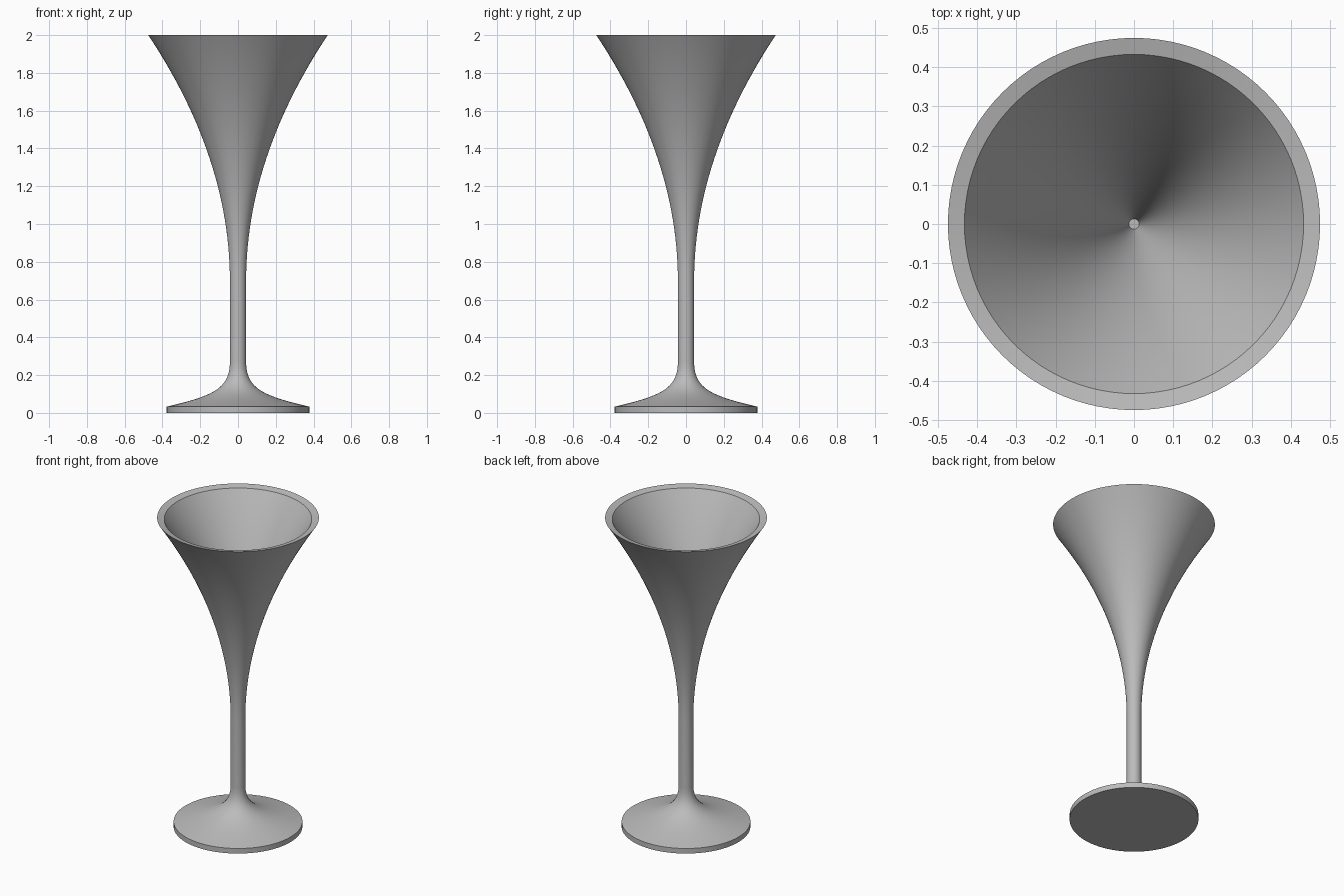
import bpy, bmesh, math
from mathutils import Vector
from mathutils.geometry import interpolate_bezier

cube = bpy.data.objects.get("Cube")
if cube:
    bpy.data.objects.remove(cube, do_unlink=True)

STEM, RIM, FOOT = 0.043, 0.475, 0.378
STEM_TOP, HEIGHT, WALL = 0.7, 2.0, 0.042
SEGMENTS = 96

grey = bpy.data.materials.new("neutral_grey")
grey.use_nodes = True
colour = (0.5, 0.5, 0.5, 1)
grey.diffuse_color = colour
grey.node_tree.nodes["Principled BSDF"].inputs["Base Color"].default_value = colour


def flare(z):
    """Outer radius of the flared bowl at height z."""
    return STEM + (RIM - STEM) * ((z - STEM_TOP) / (HEIGHT - STEM_TOP)) ** 2


def heights(low, high, count):
    return [low + (high - low) * i / count for i in range(count + 1)]


# Foot: short vertical edge, then a concave sweep into the stem
foot_curve = interpolate_bezier(Vector((FOOT, 0.033, 0)), Vector((0.13, 0.09, 0)),
                                Vector((STEM, 0.13, 0)), Vector((STEM, 0.27, 0)), 20)
profile = [(0, 0), (FOOT, 0)] + [(p.x, p.y) for p in foot_curve]

# Stem and outside of the bowl
profile += [(flare(z), z) for z in heights(STEM_TOP, HEIGHT, 28)]

# Rim dips slightly inward, then the inside runs down to a tiny flat floor
profile += [(flare(z + 0.01) - WALL, z) for z in reversed(heights(0.91, HEIGHT - 0.01, 26))]
profile.append((0, 0.91))

# Revolve the profile
bm = bmesh.new()
verts = [bm.verts.new((r, 0, z)) for r, z in profile]
edges = [bm.edges.new(pair) for pair in zip(verts, verts[1:])]
bmesh.ops.spin(bm, geom=verts + edges, cent=(0, 0, 0), axis=(0, 0, 1),
               angle=math.tau, steps=SEGMENTS, use_merge=True)
bmesh.ops.remove_doubles(bm, verts=bm.verts, dist=0.00005)
bmesh.ops.recalc_face_normals(bm, faces=bm.faces)
mesh = bpy.data.meshes.new("goblet")
bm.to_mesh(mesh)
bm.free()
mesh.materials.append(grey)

goblet = bpy.data.objects.new("goblet", mesh)
bpy.context.collection.objects.link(goblet)
bpy.context.view_layer.objects.active = goblet
goblet.select_set(True)
bpy.ops.object.shade_smooth_by_angle(angle=math.radians(35))
